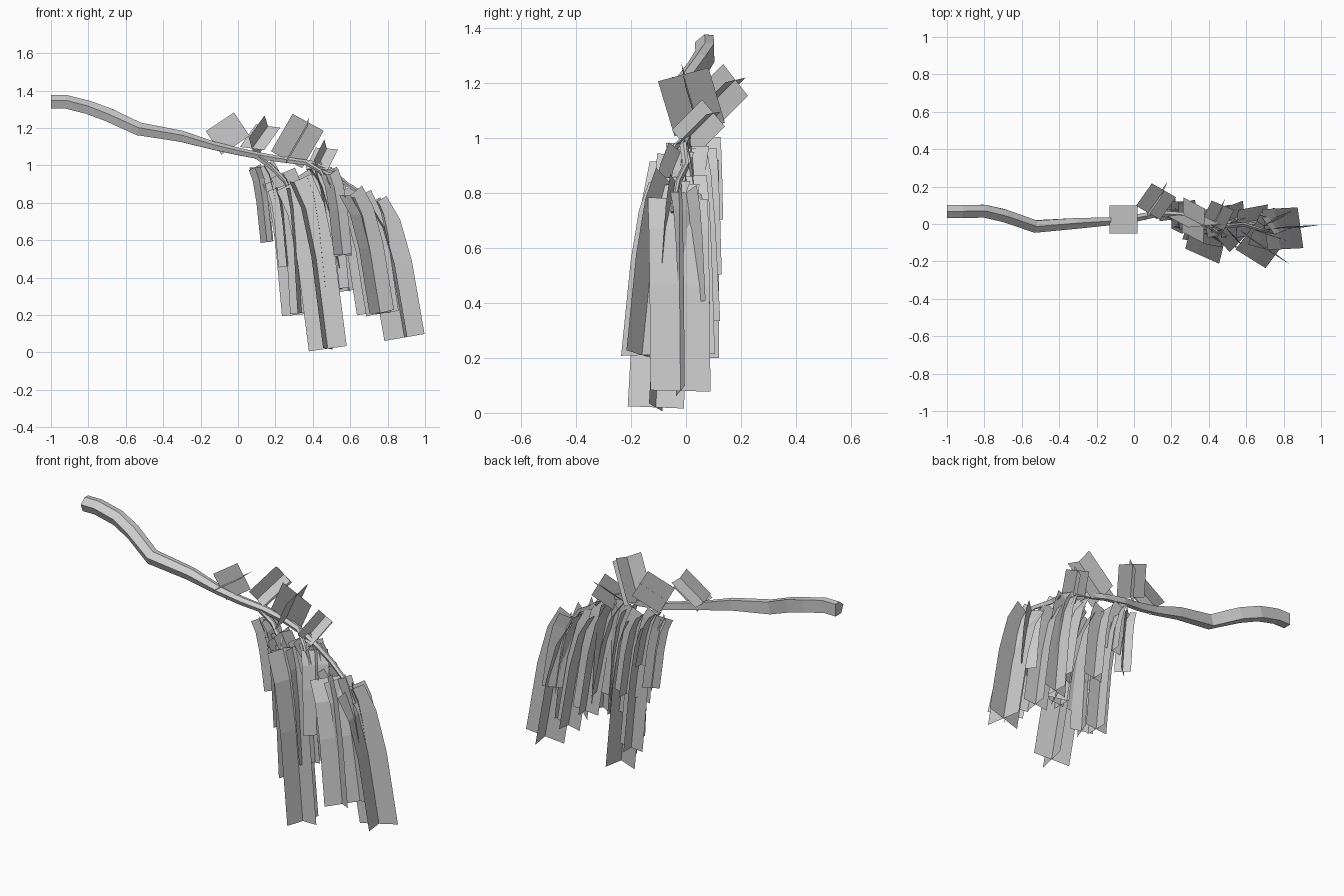
import bpy, bmesh
from mathutils import Vector, Matrix

if "Cube" in bpy.data.objects:
    bpy.data.objects.remove(bpy.data.objects["Cube"])

UP = Vector((0, 0, 1))


def finish(name, bm):
    mesh = bpy.data.meshes.new(name)
    bm.to_mesh(mesh)
    bm.free()
    obj = bpy.data.objects.new(name, mesh)
    bpy.context.collection.objects.link(obj)
    return obj


def frames(pts):
    """Side and upper vectors perpendicular to the path at each point."""
    out = []
    for i in range(len(pts)):
        t = (pts[min(i + 1, len(pts) - 1)] - pts[max(i - 1, 0)]).normalized()
        side = t.cross(UP).normalized()
        out.append((side, side.cross(t)))
    return out


def limb(name, spec):
    """Four-sided tapered tube, given as (x, y, z, half width)."""
    pts = [Vector(s[:3]) for s in spec]
    bm = bmesh.new()
    rings = []
    for p, s, (a, b) in zip(pts, spec, frames(pts)):
        r = s[3]
        rings.append([bm.verts.new(p + a * u * r + b * v * r)
                      for u, v in ((-.9, -1), (.5, -1), (1, .2), (0, 1), (-.9, .9))])
    n = len(rings[0])
    for r0, r1 in zip(rings, rings[1:]):
        for k in range(n):
            bm.faces.new((r0[k], r0[(k + 1) % n], r1[(k + 1) % n], r1[k]))
    bm.faces.new(rings[0][::-1])
    bm.faces.new(rings[-1])
    bmesh.ops.recalc_face_normals(bm, faces=bm.faces)
    return finish(name, bm)


def crossed_cards(name, pts, width, roll=0):
    """Two ribbons crossing at right angles along one path."""
    bm = bmesh.new()
    fr = frames(pts)
    axis = (pts[-1] - pts[0]).normalized()
    rot = Matrix.Rotation(roll, 3, axis)
    for k in range(2):
        rows = []
        for p, f in zip(pts, fr):
            w = rot @ f[k] * width / 2
            rows.append((bm.verts.new(p - w), bm.verts.new(p + w)))
        for a, b in zip(rows, rows[1:]):
            bm.faces.new((a[0], a[1], b[1], b[0]))
    return finish(name, bm)


# Main branch and drooping twigs
limb("main_branch", [
    (-1, .068, 1.34, .036), (-.92, .068, 1.34, .036), (-.8, .07, 1.31, .036),
    (-.69, .045, 1.27, .036), (-.53, -.012, 1.195, .035),
    (-.3, .005, 1.155, .03), (-.13, .015, 1.105, .022), (0, .03, 1.075, .02),
    (.12, .055, 1.05, .018), (.25, .05, 1.03, .016), (.4, .01, 1.01, .014),
    (.5, -.01, .97, .013), (.58, 0, .9, .012), (.68, -.03, .84, .01),
    (.76, -.05, .73, .007)])
limb("lower_twig", [(.1, .05, 1.05, .015), (.18, .05, .99, .012),
                    (.25, .02, .92, .01), (.29, -.02, .84, .006)])
limb("side_twig", [(.36, .02, 1.02, .012), (.44, -.04, .97, .01),
                   (.49, -.07, .88, .006)])

# Hanging moss: top point, bottom point, width
moss = [
    (.09, .06, .99, .155, .09, .59, .09),
    (.14, .07, 1.0, .22, .08, .70, .11),
    (.20, .05, .92, .305, .05, .20, .14),
    (.30, -.03, .91, .48, -.11, .02, .21),
    (.46, .00, .96, .59, .05, .33, .15),
    (.60, -.06, .84, .76, -.16, .21, .19),
    (.70, -.03, .78, .89, -.02, .08, .22),
    (.21, .03, .88, .27, .00, .46, .11),
    (.24, .04, .96, .33, .06, .50, .14),
    (.38, .00, .98, .53, .03, .45, .15),
    (.37, -.03, .94, .47, -.05, .33, .15),
    (.55, .00, .86, .71, .03, .21, .15),
    (.64, -.03, .83, .78, -.07, .21, .17),
    (.49, -.02, .95, .56, -.10, .52, .14),
    (.71, .00, .80, .79, .03, .40, .14),
    (.28, -.02, .88, .34, -.03, .21, .13),
    (.44, .02, .97, .53, -.02, .34, .14),
]
for i, m in enumerate(moss):
    a, b = Vector(m[:3]), Vector(m[3:6])
    d = b - a
    pts = [a + Vector((d.x * h, d.y * h, d.z * v))
           for h, v in ((0, 0), (.35, .16), (.65, .45), (1, 1))]
    crossed_cards(f"hanging_moss_{i + 1}", pts, m[6], (i * 5 % 7 - 3) * .09)

# Upright leaf cards: base point, tip point, width, roll
leaves = [
    (-.13, .025, 1.12, .02, .025, 1.22, .15, 0),
    (.075, .06, 1.09, .16, .18, 1.21, .15, .15),
    (.26, .05, 1.03, .375, -.01, 1.23, .19, .5),
    (.42, -.01, .98, .475, .10, 1.09, .13, .1),
]
for i, l in enumerate(leaves):
    crossed_cards(f"leaf_cluster_{i + 1}", [Vector(l[:3]), Vector(l[3:6])],
                  l[6], l[7])
